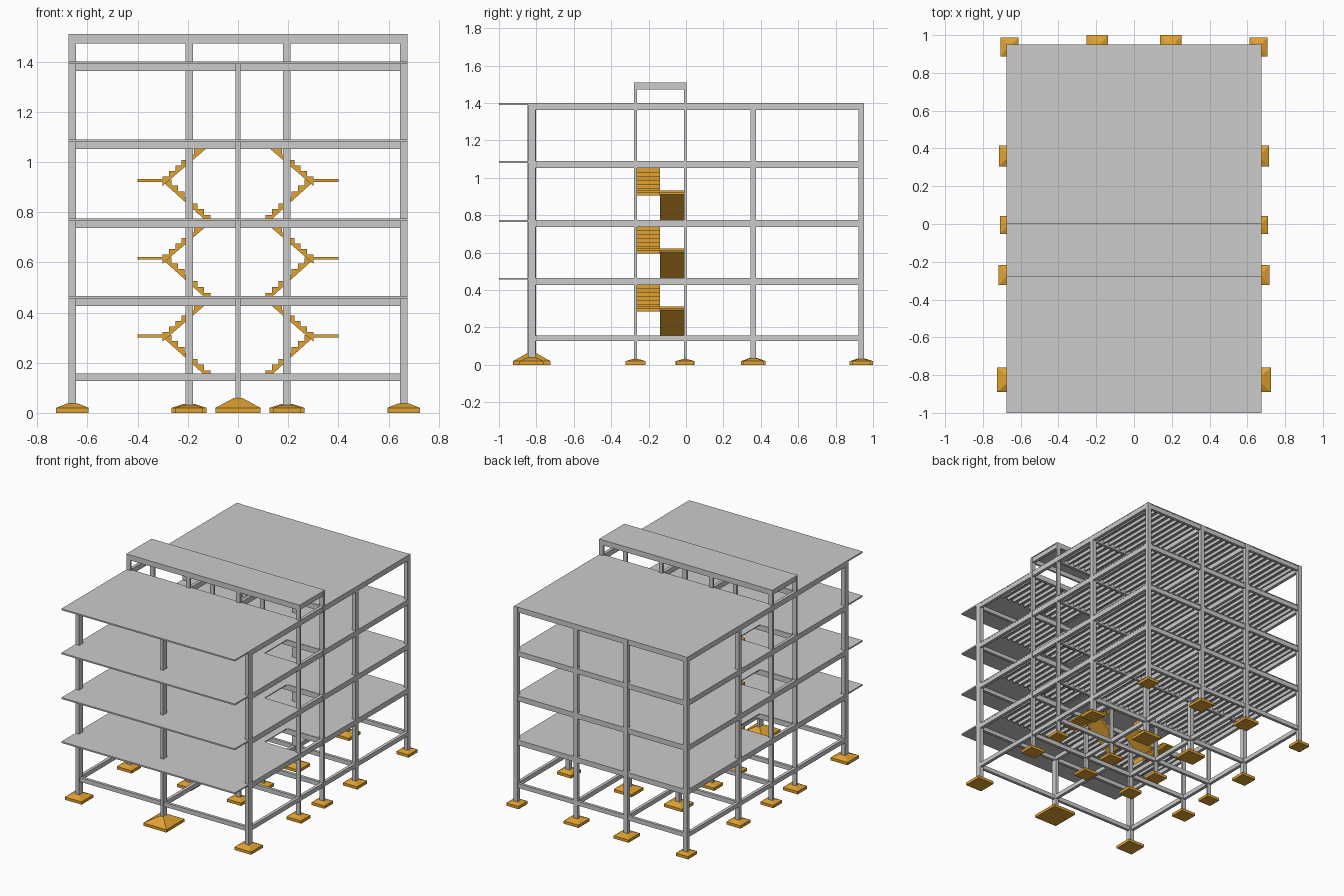
import bpy, bmesh

if "Cube" in bpy.data.objects:
    bpy.data.objects.remove(bpy.data.objects["Cube"])

LEVELS = [0.465, 0.775, 1.09, 1.4]      # slab tops
GROUND = 0.158                          # top of ground beams
TOP = 1.51                              # stair core roof
XE, XI = 0.66, 0.195                    # outer / inner column lines
ROWS = [-0.825, -0.27, -0.005, 0.36, 0.9375]

orange = bpy.data.materials.new("orange")
orange.diffuse_color = (0.75, 0.36, 0.03, 1)
orange.use_nodes = True
orange.node_tree.nodes["Principled BSDF"].inputs["Base Color"].default_value = orange.diffuse_color


def finish(name, bm, mat=None):
    bmesh.ops.recalc_face_normals(bm, faces=bm.faces[:])
    me = bpy.data.meshes.new(name)
    bm.to_mesh(me)
    bm.free()
    ob = bpy.data.objects.new(name, me)
    bpy.context.collection.objects.link(ob)
    if mat:
        me.materials.append(mat)
    return ob


def loft(bm, bottom, top):
    a = [bm.verts.new(p) for p in bottom]
    b = [bm.verts.new(p) for p in top]
    n = len(a)
    bm.faces.new(a)
    bm.faces.new(b)
    for i in range(n):
        bm.faces.new((a[i], a[(i + 1) % n], b[(i + 1) % n], b[i]))


def rect(cx, cy, sx, sy, z):
    return [(cx + i * sx / 2, cy + j * sy / 2, z)
            for i, j in ((-1, -1), (1, -1), (1, 1), (-1, 1))]


def box(bm, x0, x1, y0, y1, z0, z1):
    r = ((x0 + x1) / 2, (y0 + y1) / 2, x1 - x0, y1 - y0)
    loft(bm, rect(*r, z0), rect(*r, z1))


# x, y, column size x/y, column top, footing size x/y, footing height
points = [(0, ROWS[0], 0.02, 0.045, 1.4, 0.18, 0.2, 0.06)]
for s in (-1, 1):
    points += [
        (s * XE, ROWS[0], 0.03, 0.04, 1.4, 0.13, 0.13, 0.038),
        (s * XE, ROWS[1], 0.03, 0.014, TOP, 0.115, 0.105, 0.032),
        (s * XE, ROWS[2], 0.03, 0.014, TOP, 0.1, 0.095, 0.03),
        (s * XE, ROWS[3], 0.03, 0.03, 1.4, 0.11, 0.11, 0.034),
        (s * XE, ROWS[4], 0.03, 0.03, 1.4, 0.095, 0.1, 0.03),
        (s * XI, ROWS[1], 0.03, 0.014, TOP, 0.11, 0.105, 0.032),
        (s * XI, ROWS[2], 0.03, 0.014, TOP, 0.11, 0.1, 0.03),
        (s * XI, ROWS[3], 0.03, 0.03, 1.4, 0.14, 0.13, 0.036),
        (s * XI, ROWS[4], 0.03, 0.025, 1.4, 0.115, 0.125, 0.034)]

# columns and stepped pyramid footings
cols, foots = bmesh.new(), bmesh.new()
for x, y, cx, cy, h, fx, fy, fh in points:
    box(cols, x - cx / 2, x + cx / 2, y - cy / 2, y + cy / 2, 0.02, h)
    box(foots, x - fx / 2, x + fx / 2, y - fy / 2, y + fy / 2, 0, 0.02)
    loft(foots, rect(x, y, fx, fy, 0.02), rect(x, y, cx + 0.012, cy + 0.012, fh))
finish("columns", cols)
finish("footings", foots, orange)


def beam_x(bm, y, z, d, w=0.02):
    box(bm, -0.675, 0.675, y - w / 2, y + w / 2, z - d, z)


def beam_y(bm, x, y0, y1, z, d, w=0.022):
    box(bm, x - w / 2, x + w / 2, y0, y1, z - d, z)


# beam grid at ground level and every floor
for n, z in enumerate([GROUND] + LEVELS):
    bm = bmesh.new()
    d = 0.03 if n == 0 else 0.037
    for y in ROWS:
        beam_x(bm, y, z - 0.001, d)
    for s in (-1, 1):
        beam_y(bm, s * (XE + 0.003), ROWS[0], 0.95, z - 0.001, d)
        beam_y(bm, s * XI, ROWS[1], ROWS[4], z - 0.001, d)
    beam_y(bm, 0, ROWS[0], ROWS[1], z - 0.001, d)
    finish(f"beams_{n}", bm)

# floor slabs with ribs underneath; solid cantilever at the front
for n, z in enumerate(LEVELS):
    slab, ribs = bmesh.new(), bmesh.new()
    box(slab, -0.675, 0.675, -1, -0.63, z - 0.01, z)
    box(slab, -0.675, 0.675, -0.63, -0.265, z - 0.006, z)
    box(slab, -0.675, 0.675, -0.01, 0.95, z - 0.006, z)
    if z < 1.3:
        box(slab, -0.39, 0.39, -0.265, -0.01, z - 0.006, z)
    for i in range(-13, 14):
        x = i * 0.048
        for y0, y1 in ((-0.63, ROWS[1]), (ROWS[2], ROWS[3]), (ROWS[3], ROWS[4])):
            box(ribs, x - 0.006, x + 0.006, y0, y1, z - 0.028, z - 0.004)
    finish(f"floor_slab_{n + 1}", slab)
    finish(f"floor_ribs_{n + 1}", ribs)

# roof over the stair core
bm = bmesh.new()
box(bm, -0.675, 0.675, -0.278, 0.002, TOP - 0.006, TOP)
for y in ROWS[1:3]:
    beam_x(bm, y, TOP - 0.001, 0.037, 0.014)
for x in (-XE, -XI, XI, XE):
    beam_y(bm, x, ROWS[1], ROWS[2], TOP - 0.001, 0.037)
finish("core_roof", bm)


def flight(bm, s, x0, z0, x1, z1, y0, y1, n=7):
    # stepped top and sloping underside, extruded along y
    dx, dz = (x1 - x0) / n, (z1 - z0) / n
    prof = [(x0, z0 - 0.015)]
    for i in range(n):
        prof += [(x0 + i * dx, z0 + (i + 1) * dz), (x0 + (i + 1) * dx, z0 + (i + 1) * dz)]
    prof.append((x1, z1 - 0.018))
    loft(bm, [(s * x, y0, z) for x, z in prof], [(s * x, y1, z) for x, z in prof])


# mirrored half-turn stairs between floors
for s, side in ((-1, "left"), (1, "right")):
    bm = bmesh.new()
    for k in range(3):
        z = 0.145 + 0.31 * k
        flight(bm, s, 0.11, z, 0.29, z + 0.165, -0.138, -0.01)
        a, b = sorted((s * 0.285, s * 0.4))
        box(bm, a, b, -0.265, -0.01, z + 0.156, z + 0.167)
        flight(bm, s, 0.30, z + 0.155, 0.125, z + 0.308, -0.265, -0.14)
    finish(f"stairs_{side}", bm, orange)
